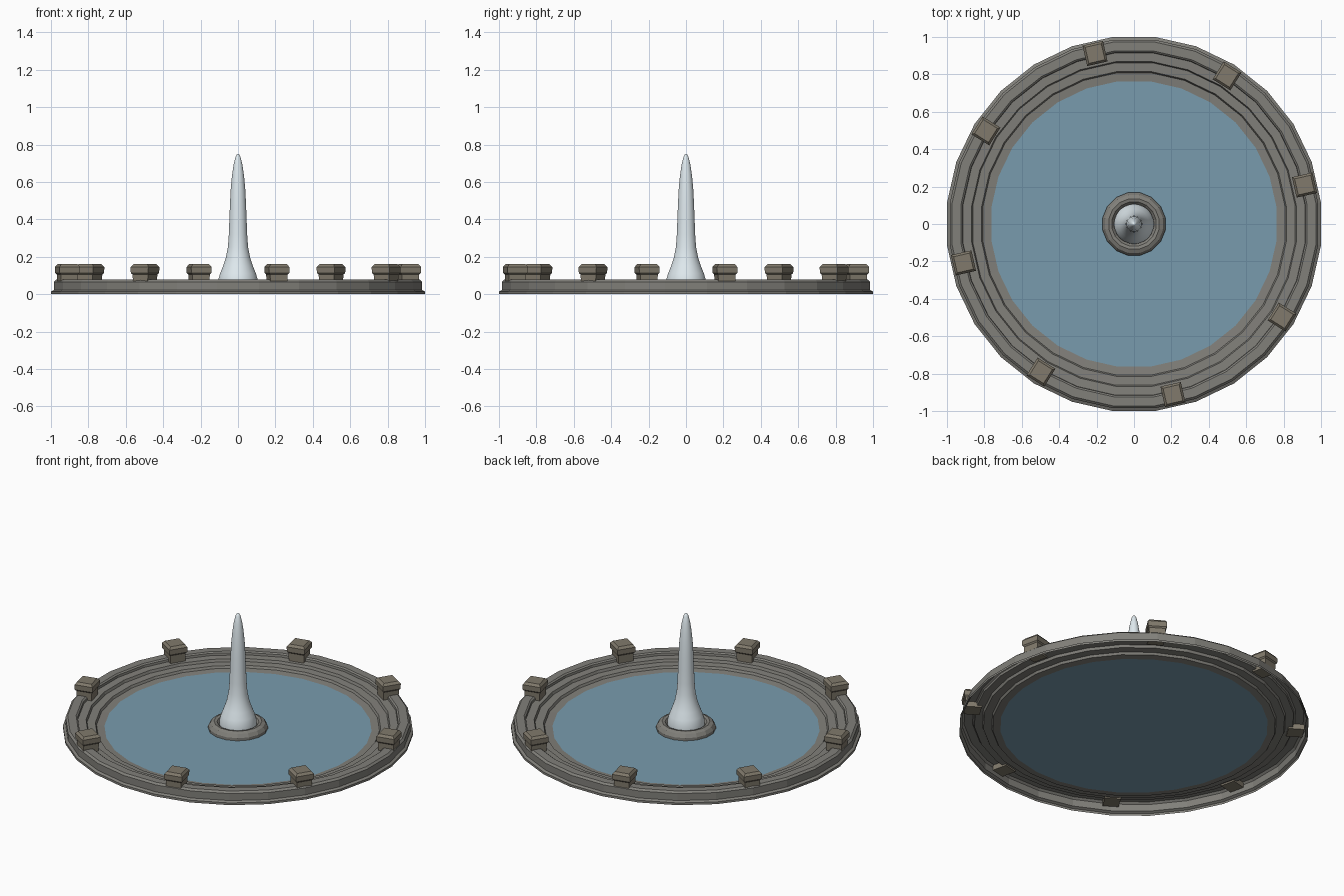
import bpy, bmesh
from math import cos, sin, pi, radians
from mathutils import Matrix

if "Cube" in bpy.data.objects:
    bpy.data.objects.remove(bpy.data.objects["Cube"])


def material(name, rgb):
    m = bpy.data.materials.new(name)
    m.diffuse_color = (*rgb, 1)
    m.use_nodes = True
    m.node_tree.nodes["Principled BSDF"].inputs["Base Color"].default_value = m.diffuse_color
    return m


STONE = material("stone", (0.22, 0.215, 0.195))
POST = material("post_stone", (0.22, 0.195, 0.15))
WATER = material("water", (0.19, 0.33, 0.42))
JET = material("jet", (0.74, 0.82, 0.86))


def finish(name, bm, mat, smooth=None):
    me = bpy.data.meshes.new(name)
    bm.to_mesh(me)
    bm.free()
    ob = bpy.data.objects.new(name, me)
    bpy.context.collection.objects.link(ob)
    me.materials.append(mat)
    if smooth:
        bpy.ops.object.select_all(action='DESELECT')
        ob.select_set(True)
        bpy.context.view_layer.objects.active = ob
        bpy.ops.object.shade_smooth_by_angle(angle=radians(smooth))
    return ob


def lathe(name, profile, sides, mat, smooth=None):
    """Spin (apothem, z) points round z, with flats facing the axes; r = 0 closes to a tip."""
    bm = bmesh.new()
    rings = []
    for r, z in profile:
        if r == 0:
            rings.append([bm.verts.new((0, 0, z))] * sides)
            continue
        r /= cos(pi / sides)
        rings.append([bm.verts.new((r * cos((i + .5) * 2 * pi / sides),
                                    r * sin((i + .5) * 2 * pi / sides), z))
                      for i in range(sides)])
    for a, b in zip(rings, rings[1:]):
        for i in range(sides):
            j = (i + 1) % sides
            quad = [a[i], a[j], b[j], b[i]]
            bm.faces.new(list(dict.fromkeys(quad)))
    return finish(name, bm, mat, smooth)


# Basin wall: thin stepped shell, open underneath
lathe("basin_wall", [(1.0, 0), (1.0, .014), (.985, .022), (.985, .066), (.973, .077),
                     (.925, .077), (.916, .07), (.914, .056), (.868, .054), (.862, .038),
                     (.815, .036), (.808, .022), (.763, .018)], 28, STONE)

# Water surface
lathe("water", [(.765, .018), (0, .018)], 28, WATER)

# Round pedestal with a lip around the jet
lathe("pedestal", [(.168, .018), (.168, .035), (.155, .055), (.135, .064), (.118, .06),
                   (.105, .045), (0, .045)], 16, STONE)

# Tapering water jet
lathe("water_jet", [(.106, .045), (.106, .075), (.096, .11), (.08, .15), (.065, .195), (.054, .25),
                    (.049, .32), (.046, .4), (.043, .48), (.039, .56), (.032, .635),
                    (.024, .69), (.014, .732), (.006, .747), (0, .75)], 32, JET, 60)


# Eight posts with chamfered caps on the rim
def stack(bm, levels, matrix):
    rings = [[bm.verts.new(matrix @ Matrix.Translation((sx * h, sy * h, z)).translation)
              for sx, sy in ((-1, -1), (1, -1), (1, 1), (-1, 1))] for h, z in levels]
    for a, b in zip(rings, rings[1:]):
        for i in range(4):
            j = (i + 1) % 4
            bm.faces.new((a[i], a[j], b[j], b[i]))
    bm.faces.new(rings[0][::-1])
    bm.faces.new(rings[-1])


for k in range(8):
    bm = bmesh.new()
    place = Matrix.Rotation(radians(12.86 + 45 * k), 4, 'Z') @ Matrix.Translation((.935, 0, 0))
    stack(bm, [(.046, .045), (.048, .105), (.055, .113), (.056, .145), (.044, .16)], place)
    finish(f"rim_post_{k + 1}", bm, POST)
